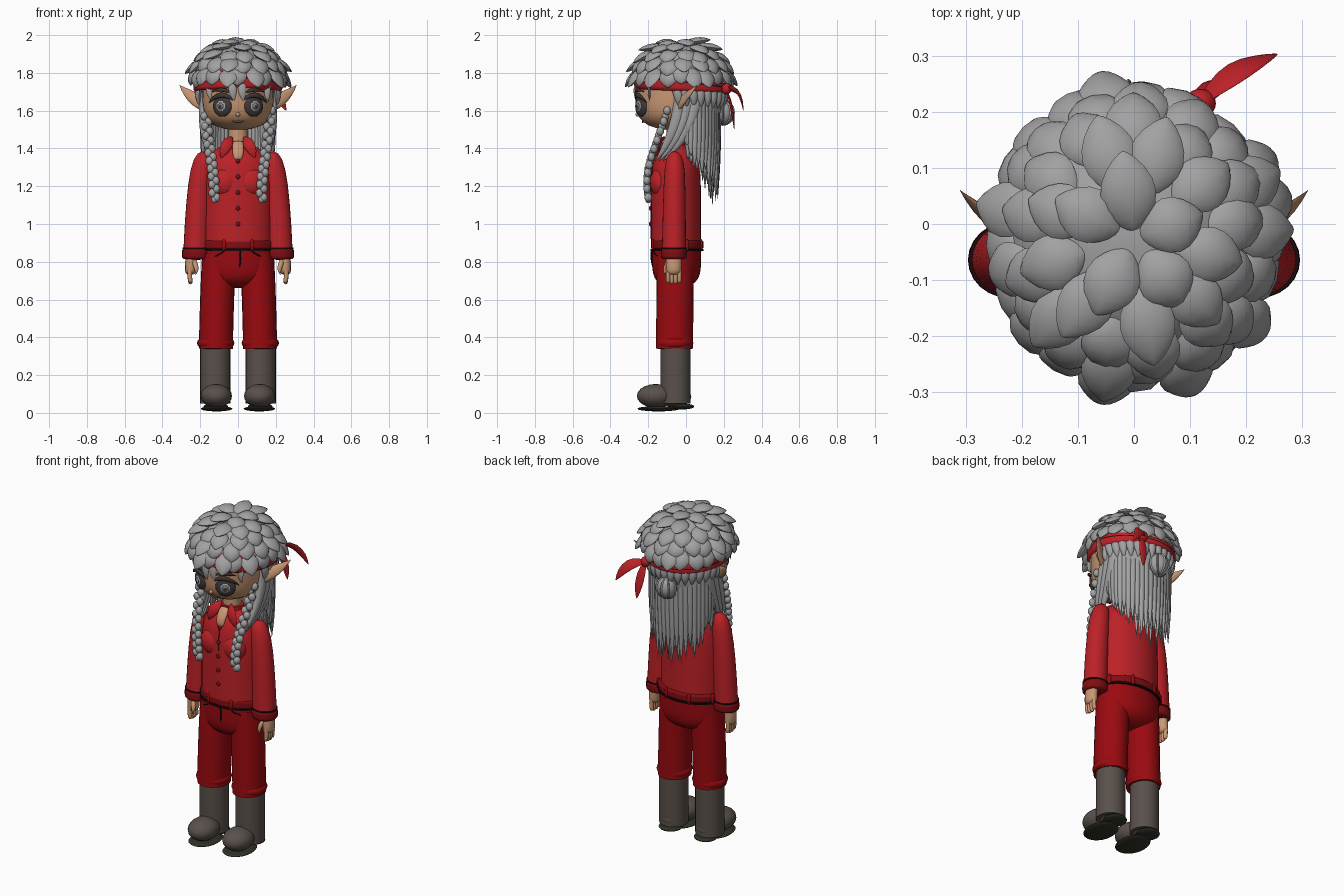
import bpy, bmesh, random
from math import sin, cos, pi, tau, radians, sqrt
from mathutils import Vector, Matrix

random.seed(4)
if "Cube" in bpy.data.objects:
    bpy.data.objects.remove(bpy.data.objects["Cube"])

FRONT = Vector((0, -1, 0))
OUTWARD = Vector((1, 0, 0))
SIDES = {"left": 1, "right": -1}


def material(name, *rgb):
    mat = bpy.data.materials.new(name)
    mat.use_nodes = True
    mat.diffuse_color = (*rgb, 1)
    mat.node_tree.nodes["Principled BSDF"].inputs["Base Color"].default_value = (*rgb, 1)
    return mat


hair = material("silver hair", .36, .36, .36)
red = material("bright red cloth", .5, .015, .02)
deep_red = material("deep red cloth", .32, .003, .005)
trim = material("trim red", .22, .004, .006)
skin = material("tan skin", .58, .31, .17)
boot = material("boot brown", .1, .08, .07)
sole = material("dark sole", .03, .03, .02)
seam = material("seam black", .01, .003, .004)
charcoal = material("eye charcoal", .05, .04, .04)
lip = material("lip brown", .16, .07, .05)


# Profiles: relative thickness from the start of a path to its end
def even(t):
    return 1


def leaf(t):
    return sin(pi * t) ** .7


def pointed(t):
    return 1 - t ** 3


def pill(t):
    return sqrt(max(0, 1 - (2 * t - 1) ** 8))


def round_start(t):
    return sqrt(1 - (1 - t) ** 6)


def round_end(t):
    return sqrt(max(0, 1 - t ** 8))


def flared_sleeve(t):
    return round_start(t) * (.8 + t / 5)


def part(name, build, *mats):
    """Run a mesh builder and turn its result into a smooth object."""
    bm, mesh = bmesh.new(), bpy.data.meshes.new(name)
    build(bm)
    bmesh.ops.recalc_face_normals(bm, faces=bm.faces)
    bm.to_mesh(mesh)
    bm.free()
    for mat in mats:
        mesh.materials.append(mat)
    mesh.shade_smooth()
    mesh.set_sharp_from_angle(angle=radians(50))
    bpy.context.collection.objects.link(bpy.data.objects.new(name, mesh))


def bezier(path, t):
    points = [Vector(p) for p in path]
    while len(points) > 1:
        points = [a.lerp(b, t) for a, b in zip(points, points[1:])]
    return points[0]


def bridge(bm, lower, upper):
    return [bm.faces.new((lower[j], lower[j - 1], upper[j - 1], upper[j])) for j in range(len(lower))]


def sweep(bm, path, width, depth, profile=even, out=FRONT, count=12, steps=10):
    """Skin oval rings along a curve; depth is measured towards out."""
    rings = []
    for i in range(steps + 1):
        t = (1 - cos(pi * i / steps)) / 2
        tangent = bezier(path, min(1, t + .01)) - bezier(path, max(0, t - .01))
        side = tangent.cross(out).normalized()
        up = side.cross(tangent).normalized()
        size = max(profile(t), .02)
        rings.append([bm.verts.new(bezier(path, t) + size * (side * width * cos(a) + up * depth * sin(a)))
                      for a in (tau * j / count for j in range(count))])
    for lower, upper in zip(rings, rings[1:]):
        bridge(bm, lower, upper)
    bm.faces.new(rings[0])
    bm.faces.new(rings[-1])


def swept(name, mat, paths, *shape, **options):
    part(name, lambda bm: [sweep(bm, path, *shape, **options) for path in paths], mat)


def paired(name, mat, paths, *shape, out=FRONT, **options):
    for label, side in SIDES.items():
        mirror = Vector((side, 1, 1))
        flipped = [[Vector(p) * mirror for p in path] for path in paths]
        swept(f"{label}_{name}", mat, flipped, *shape, out=out * mirror, **options)


def column(name, mat, y, low, high, *shape):
    swept(name, mat, [[(0, y, low), (0, y, high)]], *shape, count=32, steps=16)


def blob(bm, at, size, yaw=0, count=20):
    place = Matrix.Translation(at) @ Matrix.Rotation(yaw, 4, "Z") @ Matrix.Diagonal((*size, 1))
    bmesh.ops.create_uvsphere(bm, u_segments=count, v_segments=count // 2, radius=1, matrix=place)


def rounded(name, mat, at, size, yaw=0):
    part(name, lambda bm: blob(bm, at, size, yaw), mat)


# Elementwise product comes from this helper so paths can be mirrored
def paired(name, mat, paths, *shape, out=FRONT, **options):
    for label, side in SIDES.items():
        mirror = Matrix.Diagonal((side, 1, 1))
        flipped = [[mirror @ Vector(p) for p in path] for path in paths]
        swept(f"{label}_{name}", mat, flipped, *shape, out=mirror @ out, **options)


# Boots, trouser legs, sleeves and cuffs
paired("boot_shaft", boot, [[(.12, -.055, .05), (.12, -.055, .37)]], .08, .08, count=24)
paired("trouser_leg", deep_red, [[(.117, -.06, .34), (.113, -.06, .6), (.1, -.055, .84)]], .09, .098, count=24)
paired("sleeve", red, [[(.17, -.06, 1.38), (.21, -.06, 1.3), (.222, -.064, .83)]], .068, .064,
       flared_sleeve, count=24)
paired("cuff", trim, [[(.222, -.064, .81), (.222, -.064, .875)]], .074, .068, pill, count=24)
paired("cuff_seam", seam, [[(.222, -.064, .868), (.222, -.064, .875)]], .073, .067, count=24)
for label, side in SIDES.items():
    rounded(label + "_boot_toe", boot, (side * .115, -.16, .09), (.083, .1, .063))
    rounded(label + "_boot_heel", boot, (side * .118, -.06, .085), (.077, .088, .055))
    rounded(label + "_sole", sole, (side * .113, -.145, .022), (.084, .113, .014))
    rounded(label + "_heel_sole", sole, (side * .117, -.022, .034), (.066, .066, .016))
    rounded(label + "_trouser_gather", deep_red, (side * .118, -.06, .37), (.099, .099, .05))
    rounded(label + "_chest", red, (side * .068, -.125, 1.22), (.078, .066, .085))

# Hips, belt and shirt
column("hips", deep_red, -.05, .66, .9, .19, .13, round_start)
column("belt", trim, -.047, .86, .92, .197, .139, pill)
column("belt_seam", seam, -.047, .858, .867, .198, .14)
column("shirt", red, -.053, .9, 1.43, .183, .132, round_end)
column("placket_seam", seam, -.085, .92, 1.43, .004, .102, round_end)
column("collar_band", red, -.055, 1.38, 1.44, .065, .06)
column("neck", skin, -.055, 1.38, 1.55, .05, .048)
swept("neckline", skin, [[(0, -.17, 1.335), (0, -.17, 1.4), (0, -.12, 1.43)]], .03, .012, round_start)
paired("collar_flap", red, [[(.03, -.11, 1.46), (.06, -.16, 1.43), (.09, -.15, 1.35)]], .03, .01, leaf)
swept("fly_seam", seam, [[(.01, -.182, .86), (.02, -.19, .8), (0, -.165, .75)]], .004, .004)
paired("pocket_seam", seam, [[(.07, -.172, .86), (.1, -.17, .83), (.16, -.12, .82)]], .003, .003)


def belt_loops(bm):
    for i in range(8):
        angle = tau * (i + .5) / 8
        blob(bm, (.196 * sin(angle), -.047 - .138 * cos(angle), .888), (.012, .009, .034), angle, 8)


def buttons(bm):
    for i in range(5):
        height = 1 + i / 12
        blob(bm, (0, -.053 - .136 * round_end((height - .9) / .53), height), (.012, .007, .012))


part("belt_loops", belt_loops, deep_red)
part("buttons", buttons, trim)

# Hands
paired("palm", skin, [[(.24, -.065, .85), (.255, -.065, .8), (.25, -.065, .73)]], .03, .042, pill)
paired("thumb", skin, [[(.24, -.08, .81), (.21, -.12, .77), (.225, -.11, .73)]], .014, .014, pointed)
paired("fingers", skin, [[(.25, y, .78), (.26, y, .73), (.25, y, .68 + 8 * (y + .065) ** 2)]
                         for y in (-.095, -.075, -.055, -.035)], .012, .011, pill)

# Head and face
column("head", skin, -.065, 1.497, 1.78, .188, .203, round_start)
paired("ear", skin, [[(.15, -.05, 1.63), (.22, -.03, 1.64), (.31, .06, 1.735)]], .04, .014, pointed)
rounded("nose", skin, (0, -.255, 1.58), (.012, .013, .012))
swept("mouth", lip, [[(-.04, -.222, 1.547), (0, -.238, 1.535), (.04, -.222, 1.547)]], .004, .006, leaf,
      Vector((0, 0, 1)))
paired("eyelash", charcoal, [[(.02, -.262, 1.65), (.09, -.28, 1.72), (.155, -.205, 1.64)]], .014, .008, leaf)
paired("eyebrow", charcoal, [[(.03, -.265, 1.69), (.08, -.275, 1.725), (.14, -.22, 1.7)]], .01, .006, leaf)
for layer, name in enumerate(("eye_rim", "eye_iris", "eye_ring", "eye_center", "pupil")):
    size = .056 * .74 ** layer
    for label, side in SIDES.items():
        rounded(f"{label}_{name}", hair if layer % 2 else charcoal, (side * .083, -.237, 1.624),
                (size, .02 + .003 * layer, size), side / 2)


# Crown covered with overlapping pointed tufts
def dome(polar, angle, lift=1.0):
    flat = lift * sin(polar)
    return Vector((.233 * flat * sin(angle), .243 * flat * cos(angle) - .025, 1.75 + .21 * lift * cos(polar)))


def crown(bm):
    bmesh.ops.create_uvsphere(bm, u_segments=32, v_segments=20, radius=1, matrix=Matrix.Translation(
        (0, -.025, 1.75)) @ Matrix.Diagonal((.233, .243, .21, 1)))
    bmesh.ops.delete(bm, geom=[v for v in bm.verts if v.co.z < 1.72], context="VERTS")


def crown_tufts(bm):
    for row in range(5):
        count = 5 + 4 * row
        for i in range(count):
            angle = tau * (i + random.uniform(-.2, .2)) / count + row
            polar = .08 + .27 * row + random.uniform(-.05, .05)
            path = [dome(polar, angle, .97), dome(polar + .25, angle, 1.1),
                    dome(polar + .5, angle, random.choice((1.08, 1.12, 1.16, 1.25)))]
            sweep(bm, path, .05, .02, leaf, dome(polar, angle) - dome(0, 0, 0), 8)


part("hair_crown", crown, hair)
part("crown_tufts", crown_tufts, hair)
column("hair_back_cap", hair, .025, 1.5, 1.77, .2, .17, round_start)


# Long hair down the back, with short tufts under the headband
def around_back(count):
    for i in range(count):
        angle = radians(200) * (i / (count - 1) - .5)
        yield sin(angle), cos(angle)


def back_hair(bm):
    for inset in (0, .03):
        for x, y in around_back(25):
            end = 1.13 + (1 - y) / 5 + random.uniform(-.04, .06)
            reach = .185 - inset
            sweep(bm, [(reach * x, .03 + y * (.14 - inset), height) for height in (1.7, 1.4, end)],
                  .021, .017, pointed, Vector((x, y, 0)), 8)


def nape_tufts(bm):
    for x, y in around_back(19):
        sweep(bm, [(.2 * x, .2 * y - .02, 1.74), (.23 * x, .23 * y, 1.68), (.195 * x, .195 * y, 1.61)],
              .026, .018, pointed, Vector((x, y, 0)), 8)


part("back_hair", back_hair, hair)
part("nape_tufts", nape_tufts, hair)
swept("fringe", hair, [[(x, y, 1.74), (x, y - .01, 1.7), (x + .01, y, 1.65)] for x, y in
                       ((-.03, -.265), (.02, -.265), (-.15, -.19), (.15, -.19))], .022, .008, pointed)

# Side locks and braids drawn forward over the shoulders
paired("side_lock", hair, [[(.175, y, 1.7), (.2, y, 1.5), (.145, y / 2 - .15, 1.33)] for y in (-.03, .01, .05)],
       .034, .026, pointed, out=OUTWARD)


def braids(bm):
    for side in SIDES.values():
        path = [(side * .17, -.1, 1.6), (side * .16, -.16, 1.4), (side * .125, -.23, 1.3), (side * .125, -.2, 1.14)]
        for i in range(21):
            twist = Vector((.011 * (-1) ** i, 0, 0))
            blob(bm, bezier(path, i / 20) + twist, (.021, .02, .024), side / 2, 10)
        blob(bm, (side * .125, -.2, 1.13), (.016, .016, .02))


def bun(bm):
    center = (-.01, .195, 1.59)
    blob(bm, center, (.058, .056, .066))
    for i in range(4):
        blob(bm, center, (.064, .012, .07), pi * i / 4)


part("braids", braids, hair)
part("bun", bun, hair)


# Tilted headband with a dark crease, knotted behind the left ear
def headband(bm):
    rings = []
    for row in range(13):
        height = row / 6 - 1
        grow = 1.01 - .06 * height ** 8
        ring = []
        for j in range(48):
            angle = tau * j / 48
            rise = (1 - cos(angle)) / 2
            level = 1.717 + .052 * rise + .027 * (1 + rise) * (height + .2 * sin(angle) * (1 - height ** 2))
            ring.append(bm.verts.new((.234 * grow * sin(angle), .247 * grow * cos(angle) - .025, level)))
        rings.append(ring)
    for row in range(12):
        for face in bridge(bm, rings[row], rings[row + 1]):
            face.material_index = int(row == 6)


part("headband", headband, red, seam)
rounded("headband_knot", red, (.118, .215, 1.715), (.028, .026, .03))
swept("headband_long_tail", red, [[(.11, .21, 1.71), (.19, .29, 1.74), (.255, .303, 1.6)]], .03, .008, leaf,
      Vector((-1, 2, 2)))
swept("headband_low_tail", red, [[(.12, .21, 1.72), (.14, .25, 1.62), (.15, .255, 1.5)]], .026, .008, leaf,
      Vector((0, 1, 0)))
